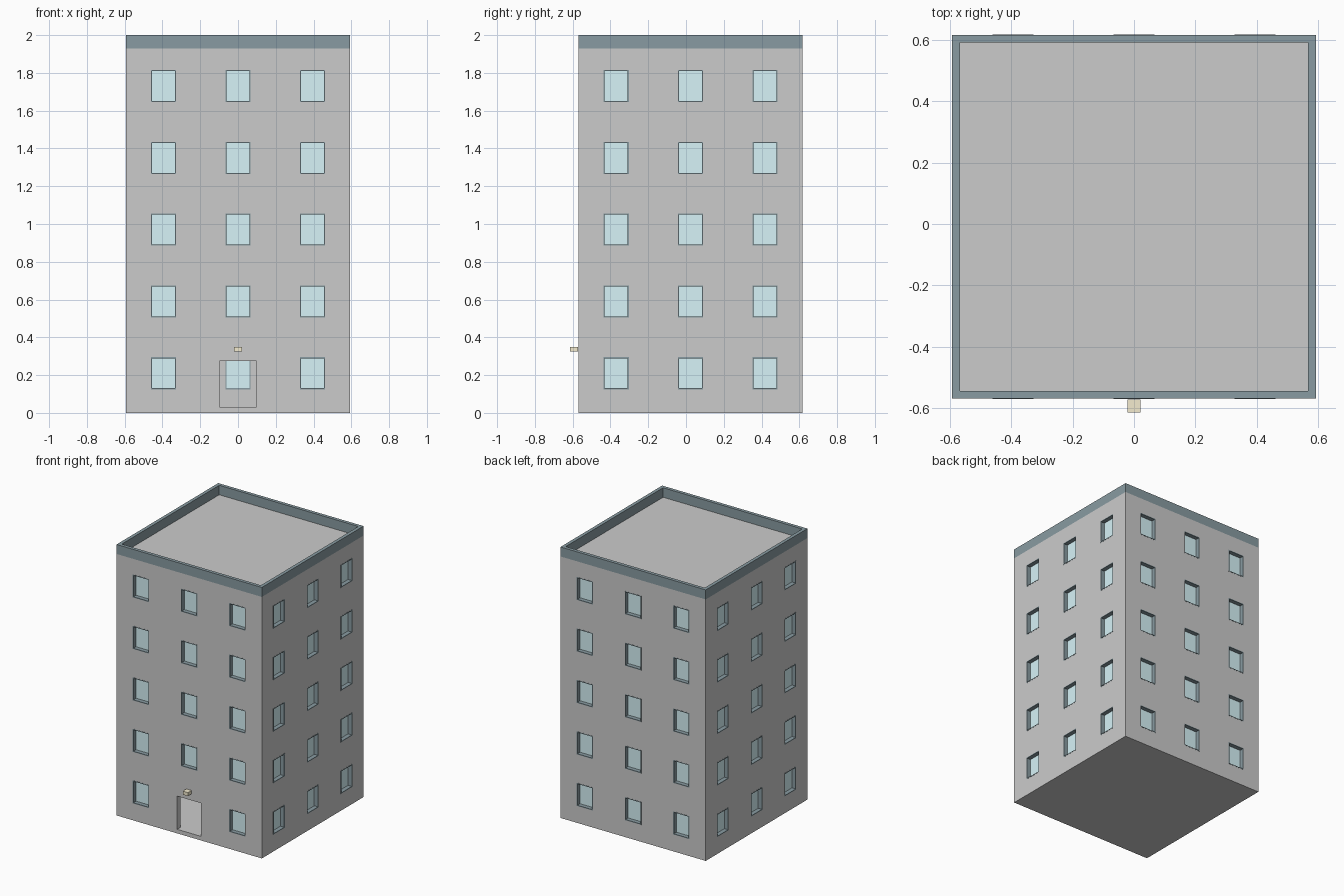
import bpy, bmesh
from math import pi
from mathutils import Matrix, Vector

if "Cube" in bpy.data.objects:
    bpy.data.objects.remove(bpy.data.objects["Cube"])

H = 0.593            # half width of the block
CY = 0.024           # block centre in y (lamp sticks out in front)
TOP = 1.93           # roof level
WALL = 0.036         # wall thickness
COLS = (-0.394, 0.0, 0.394)
ROWS = [0.21 + 0.38 * i for i in range(5)]
WW, WH = 0.067, 0.085            # window half sizes
DOOR = (-0.098, 0.098, 0.03, 0.275)


def material(name, rgb):
    m = bpy.data.materials.new(name)
    m.diffuse_color = (*rgb, 1)
    m.use_nodes = True
    m.node_tree.nodes["Principled BSDF"].inputs["Base Color"].default_value = m.diffuse_color
    return m


slate = material("slate", (0.25, 0.33, 0.36))
glass = material("glass_blue", (0.68, 0.9, 0.94))
cream = material("cream", (0.9, 0.83, 0.62))


def side(k):
    return Matrix.Translation((0, CY, 0)) @ Matrix.Rotation(k * pi / 2, 4, 'Z')


def box(bm, lo, hi, mat=Matrix()):
    lo, hi = Vector(lo), Vector(hi)
    m = mat @ Matrix.Translation((lo + hi) / 2) @ Matrix.Diagonal((*(hi - lo), 1))
    bmesh.ops.create_cube(bm, size=1, matrix=m)


def finish(bm, name, mat=None):
    me = bpy.data.meshes.new(name)
    bm.to_mesh(me)
    bm.free()
    ob = bpy.data.objects.new(name, me)
    bpy.context.collection.objects.link(ob)
    if mat:
        me.materials.append(mat)
    return ob


def openings(k):
    holes = [(c - WW, c + WW, r - WH, r + WH) for c in COLS for r in ROWS
             if not (k == 0 and c == 0 and r == ROWS[0])]
    return holes + ([DOOR] if k == 0 else [])


# Walls: four gridded panels with cells left out, thickened inward
us = sorted([-H, H, DOOR[0], DOOR[1]] + [c + s * WW for c in COLS for s in (-1, 1)])
zs = sorted([0, TOP, DOOR[2], DOOR[3]] + [r + s * WH for r in ROWS for s in (-1, 1)])
bm = bmesh.new()
for k in range(4):
    holes = openings(k)
    for u0, u1 in zip(us, us[1:]):
        for z0, z1 in zip(zs, zs[1:]):
            u, z = (u0 + u1) / 2, (z0 + z1) / 2
            if any(a < u < b and c < z < d for a, b, c, d in holes):
                continue
            pts = ((u0, z0), (u1, z0), (u1, z1), (u0, z1))
            bm.faces.new([bm.verts.new(side(k) @ Vector((p, -H, q))) for p, q in pts])
bmesh.ops.remove_doubles(bm, verts=bm.verts, dist=1e-4)
walls = finish(bm, "walls")
mod = walls.modifiers.new("thickness", 'SOLIDIFY')
mod.thickness = WALL
mod.offset = -1
mod.use_even_offset = True

# Ground floor and roof slabs
I = H - WALL
for name, z0, z1 in (("ground_floor", 0, 0.03), ("roof", TOP - 0.03, TOP)):
    bm = bmesh.new()
    box(bm, (-I, CY - I, z0), (I, CY + I, z1))
    finish(bm, name)

# Parapet: mitred square ring
bm = bmesh.new()
T = H - 0.025
prof = [(H, TOP), (H, 2.0), (T, 2.0), (T, TOP)]
rings = [[bm.verts.new((sx * r, CY + sy * r, z)) for r, z in prof]
         for sx, sy in ((-1, -1), (1, -1), (1, 1), (-1, 1))]
for i in range(4):
    a, b = rings[i], rings[(i + 1) % 4]
    for j in range(4):
        n = (j + 1) % 4
        bm.faces.new((a[j], b[j], b[n], a[n]))
bmesh.ops.recalc_face_normals(bm, faces=bm.faces)
finish(bm, "parapet", slate)

# Window linings and panes
fr, pn = bmesh.new(), bmesh.new()
t, y0, y1 = 0.006, -H - 0.001, -H + WALL + 0.001
for k in range(4):
    for hole in openings(k):
        if hole is DOOR:
            continue
        a, b, c, d = hole
        m = side(k)
        box(fr, (a, y0, c), (a + t, y1, d), m)
        box(fr, (b - t, y0, c), (b, y1, d), m)
        box(fr, (a + t, y0, c), (b - t, y1, c + t), m)
        box(fr, (a + t, y0, d - t), (b - t, y1, d), m)
        box(pn, (a + t, -H + 0.03, c + t), (b - t, -H + 0.034, d - t), m)
finish(fr, "window_frames", slate)
finish(pn, "window_panes", glass)

# Lamp over the doorway
bm = bmesh.new()
box(bm, (-0.021, -0.614, 0.324), (0.021, CY - H - 0.003, 0.35))
finish(bm, "door_lamp", cream)
